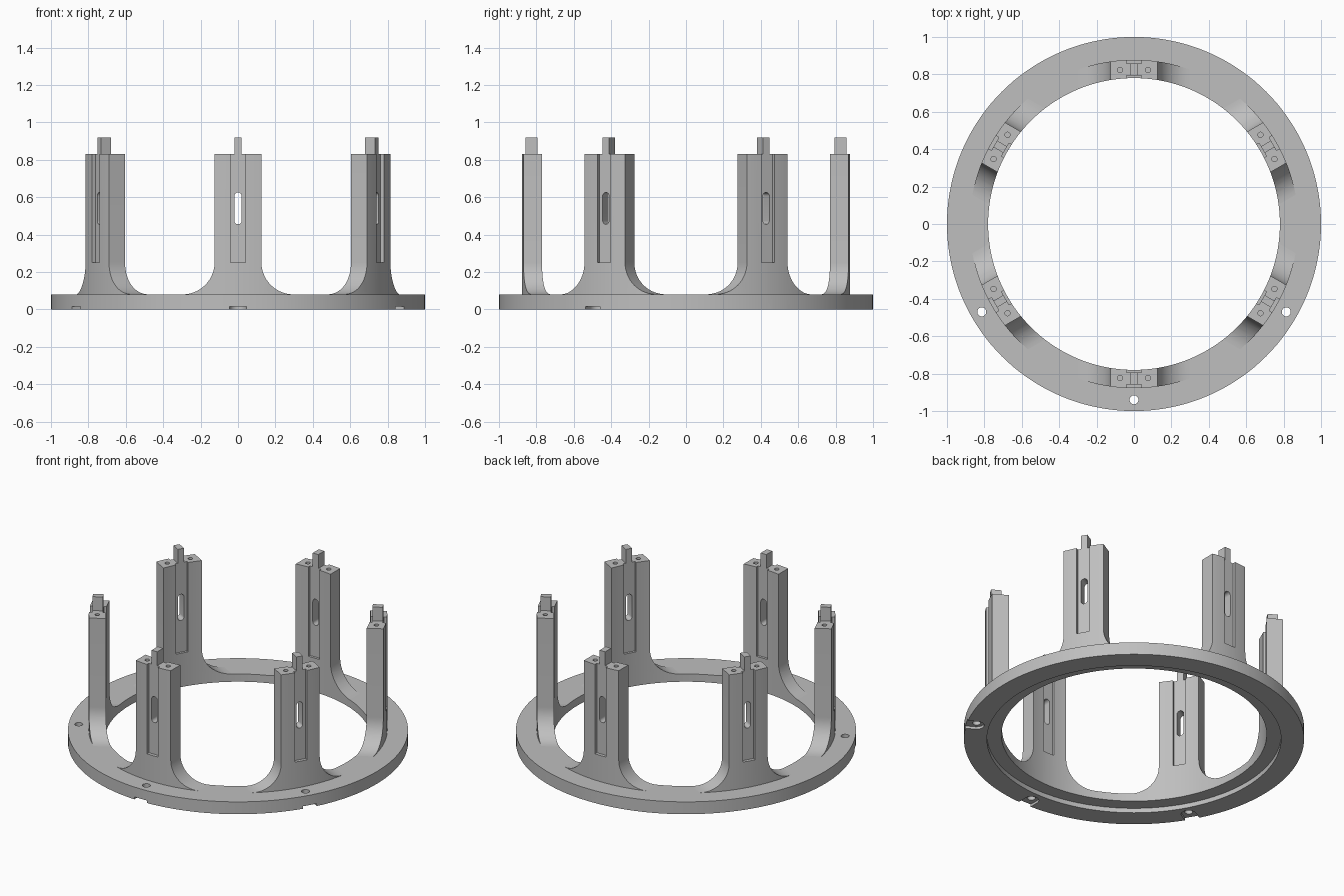
import bpy, bmesh, math
from mathutils import Matrix, Vector

cube = bpy.data.objects.get("Cube")
if cube:
    bpy.data.objects.remove(cube)

grey = bpy.data.materials.new("plain_grey")
grey.use_nodes = True
grey.diffuse_color = (0.52, 0.52, 0.52, 1)
grey.node_tree.nodes["Principled BSDF"].inputs["Base Color"].default_value = grey.diffuse_color

INNER, POST_OUTER, TOP, RING_TOP = 0.78, 0.878, 0.83, 0.08
SIDES = 144


def finish(name, bm):
    bmesh.ops.recalc_face_normals(bm, faces=bm.faces)
    mesh = bpy.data.meshes.new(name)
    bm.to_mesh(mesh)
    bm.free()
    mesh.materials.append(grey)
    obj = bpy.data.objects.new(name, mesh)
    bpy.context.collection.objects.link(obj)
    return obj


def lathe(name, profile):
    """Revolve a closed (radius, z) outline about the z axis."""
    bm = bmesh.new()
    rows = []
    for i in range(SIDES):
        a = math.tau * i / SIDES
        rows.append([bm.verts.new((r * math.cos(a), r * math.sin(a), z)) for r, z in profile])
    n = len(profile)
    for i in range(SIDES):
        p, q = rows[i], rows[(i + 1) % SIDES]
        for k in range(n):
            m = (k + 1) % n
            bm.faces.new((p[k], q[k], q[m], p[m]))
    return finish(name, bm)


def prism(name, outline, lo, hi, upright=False, turn=0):
    """Extrude an outline along z, or along y when upright."""
    bm = bmesh.new()
    place = (lambda u, v, w: (u, w, v)) if upright else (lambda u, v, w: (u, v, w))
    face = bm.faces.new([bm.verts.new(place(u, v, lo)) for u, v in outline])
    grown = bmesh.ops.extrude_face_region(bm, geom=[face])["geom"]
    moved = [g for g in grown if isinstance(g, bmesh.types.BMVert)]
    bmesh.ops.translate(bm, verts=moved, vec=Vector(place(0, 0, hi - lo)))
    bm.transform(Matrix.Rotation(turn, 4, "Z"))
    return finish(name, bm)


def rect(x0, x1, y0, y1):
    return [(x0, y0), (x1, y0), (x1, y1), (x0, y1)]


def stadium(r, v0, v1, x=0, steps=12):
    """Rounded slot outline; a circle when both ends coincide."""
    top = [(x + r * math.cos(math.pi * i / steps), v1 + r * math.sin(math.pi * i / steps))
           for i in range(steps + 1)]
    low = [(x - r * math.cos(math.pi * i / steps), v0 - r * math.sin(math.pi * i / steps))
           for i in range(steps + 1)]
    pts = top + low
    return pts if v1 > v0 else top[:-1] + low[:-1]


def boolean(obj, cutter, operation="DIFFERENCE"):
    mod = obj.modifiers.new("cut", "BOOLEAN")
    mod.operation, mod.object, mod.solver = operation, cutter, "EXACT"
    bpy.context.view_layer.update()
    graph = bpy.context.evaluated_depsgraph_get()
    mesh = bpy.data.meshes.new_from_object(obj.evaluated_get(graph))
    obj.modifiers.clear()
    obj.data = mesh
    bpy.data.objects.remove(cutter)


def smooth(obj):
    bpy.ops.object.select_all(action="DESELECT")
    obj.select_set(True)
    bpy.context.view_layer.objects.active = obj
    bpy.ops.object.shade_smooth_by_angle(angle=math.radians(30))


# Base ring with a stepped recess under its inner edge
ring = lathe("base_ring", [(INNER, 0.03), (0.865, 0.03), (0.865, 0), (1, 0),
                           (1, RING_TOP), (INNER, RING_TOP)])
# Bolt holes and the rounded pockets under them
for i in range(6):
    turn = math.radians(60 * i)
    boolean(ring, prism("pocket", stadium(0.045, -1.1, -0.94), -0.05, 0.016, turn=turn))
    boolean(ring, prism("bolt_hole", stadium(0.024, -0.94, -0.94), -0.1, 0.2, turn=turn))
smooth(ring)

# Post: flared outline cut from a curved wall
HALF, FLARE = 0.125, 0.172
right = [(HALF + FLARE - FLARE * math.cos(a), RING_TOP + FLARE - FLARE * math.sin(a))
         for a in (math.pi / 2 * i / 14 for i in range(15))]
right = [(HALF, TOP)] + right
outline = right + [(-x, z) for x, z in reversed(right)]
post = prism("post", outline, -1, -0.5, upright=True)
boolean(post, lathe("wall", [(INNER, 0), (POST_OUTER, 0), (POST_OUTER, 1), (INNER, 1)]),
        "INTERSECT")

# Grooves on the outer and inner faces, leaving a thin web
for lo, hi in ((-1, -0.857), (-0.795, -0.6)):
    boolean(post, prism("groove", rect(-0.04, 0.04, 0.25, 1), lo, hi, upright=True))
# Slot through the web and two screw holes in the top
boolean(post, prism("slot", stadium(0.02, 0.475, 0.605), -1, -0.5, upright=True))
for x in (-0.075, 0.075):
    boolean(post, prism("screw_hole", stadium(0.014, -0.824, -0.824, x), TOP - 0.12, 1))
smooth(post)

# Tab standing on the web
tab = prism("top_tab", rect(-0.02, 0.02, -0.857, -0.795), TOP, 0.92)

# Repeat post and tab around the ring
for part in (post, tab):
    for i in range(1, 6):
        copy = part.copy()
        copy.name = f"{part.name}_{i + 1}"
        copy.rotation_euler.z = math.radians(60 * i)
        bpy.context.collection.objects.link(copy)
